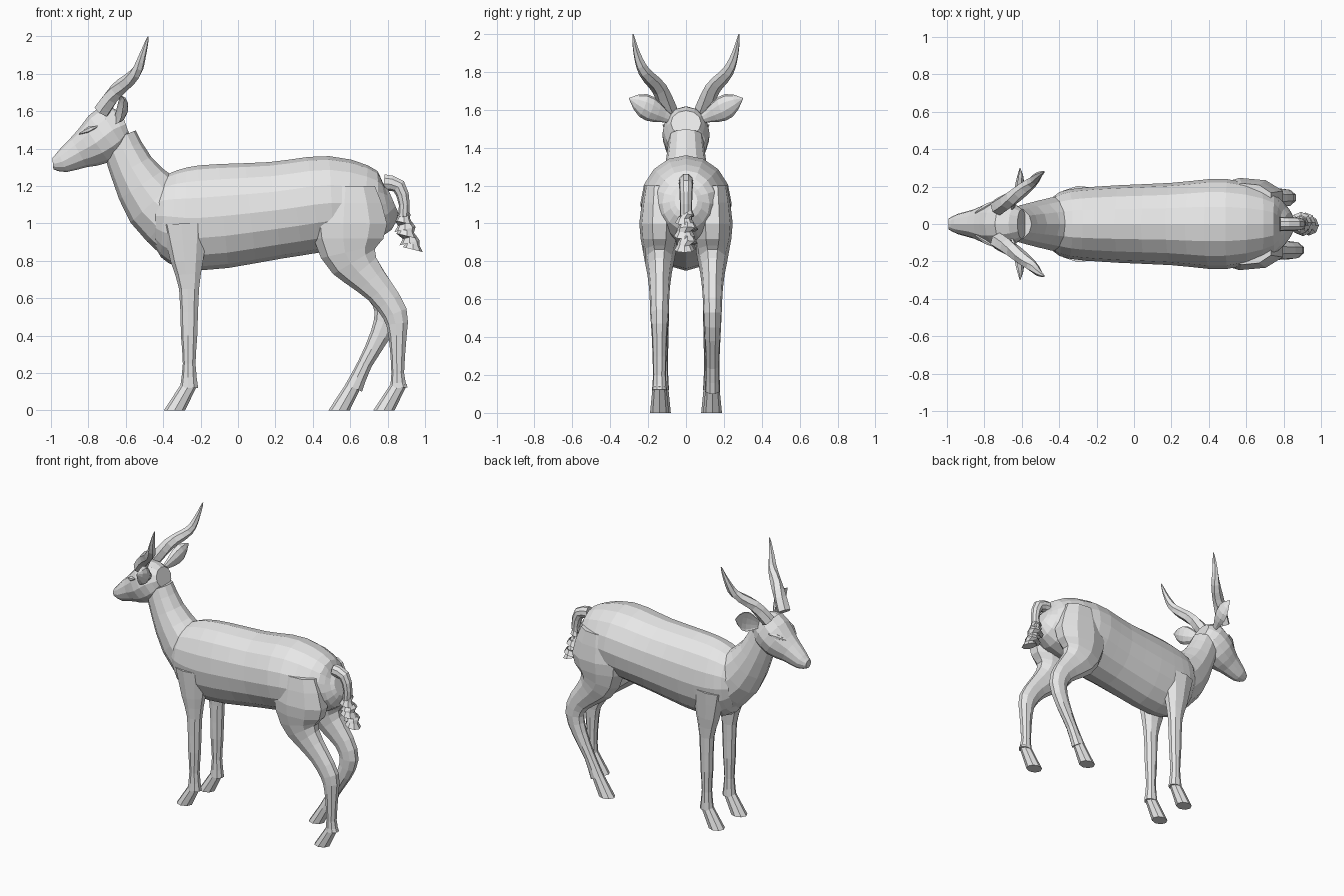
import bpy
import bmesh
import math
from mathutils import Vector

cube = bpy.data.objects.get("Cube")
if cube:
    bpy.data.objects.remove(cube, do_unlink=True)

# One plain grey for the whole animal
grey = bpy.data.materials.new("plain grey")
grey.use_nodes = True
grey.diffuse_color = (0.8, 0.8, 0.8, 1)
shader = grey.node_tree.nodes["Principled BSDF"]
shader.inputs["Base Color"].default_value = grey.diffuse_color


def loft(name, frames, sides, dent=1):
    """Skin rings given as (centre, half axis u, half axis v).
    A negative dent hollows the side facing away from v."""
    bm = bmesh.new()
    rings = []
    for centre, u, v in frames:
        ring = []
        for i in range(sides):
            angle = math.tau * i / sides
            across = math.sin(angle)
            if across < 0:
                across *= dent
            ring.append(bm.verts.new(centre + u * math.cos(angle) + v * across))
        rings.append(ring)
    for lower, upper in zip(rings, rings[1:]):
        for i in range(sides):
            bm.faces.new((lower[i - 1], lower[i], upper[i], upper[i - 1]))
    bm.faces.new(rings[0])
    bm.faces.new(rings[-1])
    bmesh.ops.recalc_face_normals(bm, faces=bm.faces)

    mesh = bpy.data.meshes.new(name)
    bm.to_mesh(mesh)
    bm.free()
    mesh.materials.append(grey)
    obj = bpy.data.objects.new(name, mesh)
    bpy.context.collection.objects.link(obj)


def smooth_path(keys, steps):
    """Pass a smooth curve through the key vectors."""
    keys = [Vector(key) for key in keys]
    padded = [keys[0]] + keys + [keys[-1]]
    path = []
    for before, start, end, after in zip(padded, padded[1:], padded[2:], padded[3:]):
        leave, arrive = (end - before) / 2, (after - start) / 2
        for step in range(steps):
            t = step / steps
            ease = t * t * (3 - 2 * t)
            bend = leave * t * (1 - t) ** 2 - arrive * t * t * (1 - t)
            path.append(start.lerp(end, ease) + bend)
    return path + [keys[-1]]


def directions(points):
    """Direction of travel at every point of a path."""
    return [(after - before).normalized()
            for before, after in zip(points[:1] + points, points[1:] + points[-1:])]


def body_part(name, keys, sides, steps=2, y=0):
    """Oval rings square to a path of (x, z, half depth, half width)."""
    path = smooth_path(keys, steps)
    centres = [Vector((key[0], y, key[1])) for key in path]
    frames = []
    for centre, along, key in zip(centres, directions(centres), path):
        u = Vector((along.z, 0, -along.x)) * key[2]
        frames.append((centre, u, Vector((0, key[3], 0))))
    loft(name, frames, sides)


def limb(name, keys, y=0):
    """A body part whose width follows from its depth."""
    body_part(name, [(x, z, depth, 0.02 + 0.42 * depth) for x, z, depth in keys], 9, y=y)


def hoof(name, x, y):
    """Pastern and hoof, sloping forward and spreading to the ground."""
    frames = []
    for t in (0, 0.4, 0.7, 0.9, 1):
        centre = Vector((x - 0.08 * t, y, 0.14 * (1 - t)))
        length = Vector((0.045 + 0.012 * t, 0, 0))
        width = Vector((0, 0.036 + 0.014 * t, 0))
        frames.append((centre, length, width))
    loft(name, frames, 8)


def horn(name, side):
    """Tapering horn sweeping back, out and up."""
    keys = [(-0.73, 0.09, 1.6), (-0.65, 0.14, 1.71), (-0.55, 0.22, 1.8),
            (-0.51, 0.26, 1.9), (-0.48, 0.28, 2)]
    points = [Vector((p.x, side * p.y, p.z)) for p in smooth_path(keys, 3)]
    frames = []
    for i, (point, along) in enumerate(zip(points, directions(points))):
        t = i / (len(points) - 1)
        radius = 0.043 * (1 - t ** 1.6) + 0.003
        v = along.cross(Vector((1, 0, 0.4))).normalized()
        frames.append((point, v.cross(along) * radius, v * radius))
    loft(name, frames, 6)


def ear(name, side):
    """Leaf-shaped ear, hollow at the front."""
    root, tip = Vector((-0.66, 0.08 * side, 1.55)), Vector((-0.61, 0.3 * side, 1.66))
    count = 7
    frames = []
    for i in range(count):
        t = i / (count - 1)
        size = 0.06 * math.sin(math.pi * (0.1 + 0.9 * t ** 1.4)) + 0.003
        spread = Vector((0, -0.35 * side, 1)) * size
        depth = Vector((0.7, -0.2 * side, 0)) * size
        frames.append((root.lerp(tip, t), spread, depth))
    loft(name, frames, 10, dent=-0.35)


def brow(name, side):
    """Low lid above the eye."""
    middle = Vector((-0.8, 0.09 * side, 1.5))
    reach = Vector((0.05, 0.03 * side, 0.02))
    frames = []
    for t, size in ((-1, 0.004), (0, 0.018), (1, 0.004)):
        frames.append((middle + reach * t, Vector((0, 0, size)), Vector((0, size, 0))))
    loft(name, frames, 6)


# Trunk, neck and head
body_part("trunk", [(0.83, 1.12, 0.07, 0.06), (0.75, 1.1, 0.18, 0.16), (0.5, 1.11, 0.25, 0.24),
                    (0.2, 1.07, 0.26, 0.22), (-0.2, 1.03, 0.28, 0.2),
                    (-0.4, 1.04, 0.22, 0.17), (-0.48, 1.04, 0.08, 0.08)], 16, steps=3)
body_part("neck", [(-0.3, 1, 0.2, 0.17), (-0.45, 1.12, 0.17, 0.14),
                   (-0.57, 1.3, 0.12, 0.11), (-0.64, 1.46, 0.1, 0.09)], 12)
body_part("head", [(-0.6, 1.53, 0.07, 0.08), (-0.67, 1.5, 0.14, 0.12), (-0.76, 1.43, 0.125, 0.12),
                   (-0.85, 1.38, 0.09, 0.08), (-0.94, 1.33, 0.06, 0.055),
                   (-0.99, 1.32, 0.03, 0.03)], 12)

# Legs: both hind legs share a thigh, the left one steps forward
front_leg = [(-0.28, 1, 0.13), (-0.27, 0.8, 0.09), (-0.26, 0.65, 0.055),
             (-0.26, 0.4, 0.045), (-0.26, 0.25, 0.035), (-0.26, 0.12, 0.05)]
thigh = [(0.6, 1.2, 0.14), (0.6, 1, 0.21), (0.6, 0.85, 0.16), (0.66, 0.75, 0.11), (0.76, 0.64, 0.08)]
shanks = {
    "right": [(0.84, 0.52, 0.07), (0.855, 0.4, 0.05), (0.855, 0.2, 0.035), (0.86, 0.12, 0.05)],
    "left": [(0.8, 0.53, 0.07), (0.76, 0.4, 0.055), (0.68, 0.25, 0.04), (0.62, 0.12, 0.05)],
}

for word, side in (("left", 1), ("right", -1)):
    limb("front_leg_" + word, front_leg, 0.13 * side)
    limb("hind_leg_" + word, thigh + shanks[word], 0.14 * side)
    hoof("front_hoof_" + word, front_leg[-1][0], 0.13 * side)
    hoof("hind_hoof_" + word, shanks[word][-1][0], 0.14 * side)
    horn("horn_" + word, side)
    ear("ear_" + word, side)
    brow("brow_" + word, side)

# Tail: smooth root, then a ragged tuft of stacked tiers
limb("tail_root", [(0.78, 1.22, 0.045), (0.86, 1.2, 0.04), (0.89, 1.1, 0.03), (0.88, 1, 0.03)])
tuft = []
tiers = 6
for i in range(tiers):
    t = i / (tiers - 1)
    sway = (-1) ** i
    centre = Vector((0.885 + 0.05 * t * t, 0.008 * sway, 1.07 - 0.18 * t))
    swell = 0.035 + 0.02 * math.sin(math.pi * min(t, 0.7))
    for drop, scale in ((0, 0.7), (0.03, 1.05)):
        along = Vector((1, 0, 0.25 * sway)) * swell * scale
        tuft.append((centre - Vector((0, 0, drop)), along, Vector((0, swell * scale, 0))))
loft("tail_tuft", tuft, 8)
